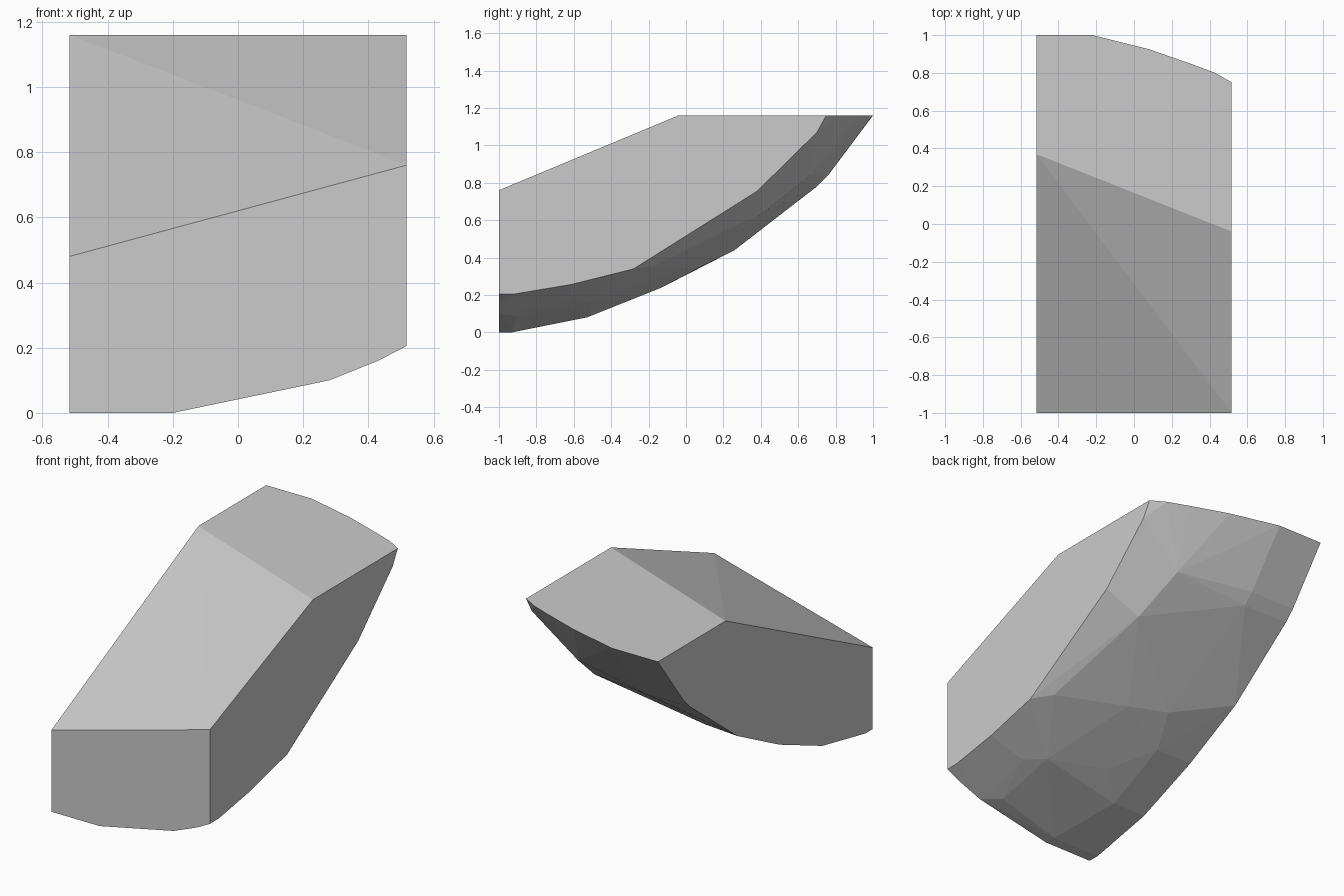
import bpy, bmesh, math

if "Cube" in bpy.data.objects:
    bpy.data.objects.remove(bpy.data.objects["Cube"])

W = 0.517  # half width

# side profiles of the curved underside, as (y, z)
left_curve = [(-1, 0), (-.93, 0), (-.53, .08), (-.13, .24), (.26, .44),
              (.70, .78), (.76, .84), (1, 1.16)]
right_curve = [(-1, .205), (-.92, .205), (-.62, .255), (-.28, .34),
               (.38, .755), (.70, 1.07), (.75, 1.16)]
# sloped top cut, as (y, z)
left_top = [(.37, 1.16), (-1, .48)]
right_top = [(-.04, 1.16), (-1, .76)]
# lower edge of the front face, as (x, z)
front_edge = [(-.2, 0), (.28, .10), (.43, .16)]
# rear edge of the flat top, as (x, y)
rear_edge = [(-.22, 1), (.08, .925), (.31, .845), (.43, .80)]
# facet corners on the rounded underside
facets = [(-.22, .70, .78), (-.22, .76, .84), (-.28, -.13, .24), (-.3, -.53, .08),
          (-.2, -.93, 0), (-.18, .08, .35), (.04, 0, .345), (-.12, -.37, .165),
          (-.14, -.6, .09), (.24, .665, .84), (.31, .41, .64), (.43, -.18, .352),
          (.3, -.606, .173), (.21, -.5, .165), (.2, -.9, .088)]

points = [(-W, y, z) for y, z in left_curve + left_top]
points += [(W, y, z) for y, z in right_curve + right_top]
points += [(x, -1, z) for x, z in front_edge]
points += [(x, y, 1.16) for x, y in rear_edge]
points += facets

# faceted block: convex skin around all corners
bm = bmesh.new()
for p in points:
    bm.verts.new(p)
res = bmesh.ops.convex_hull(bm, input=bm.verts[:])
loose = [v for v in bm.verts if not v.link_faces]
bmesh.ops.delete(bm, geom=loose, context='VERTS')
bmesh.ops.dissolve_limit(bm, angle_limit=math.radians(0.5),
                         verts=bm.verts[:], edges=bm.edges[:])
bmesh.ops.recalc_face_normals(bm, faces=bm.faces[:])
mesh = bpy.data.meshes.new("faceted_block")
bm.to_mesh(mesh)
bm.free()
bpy.context.collection.objects.link(bpy.data.objects.new("faceted_block", mesh))
